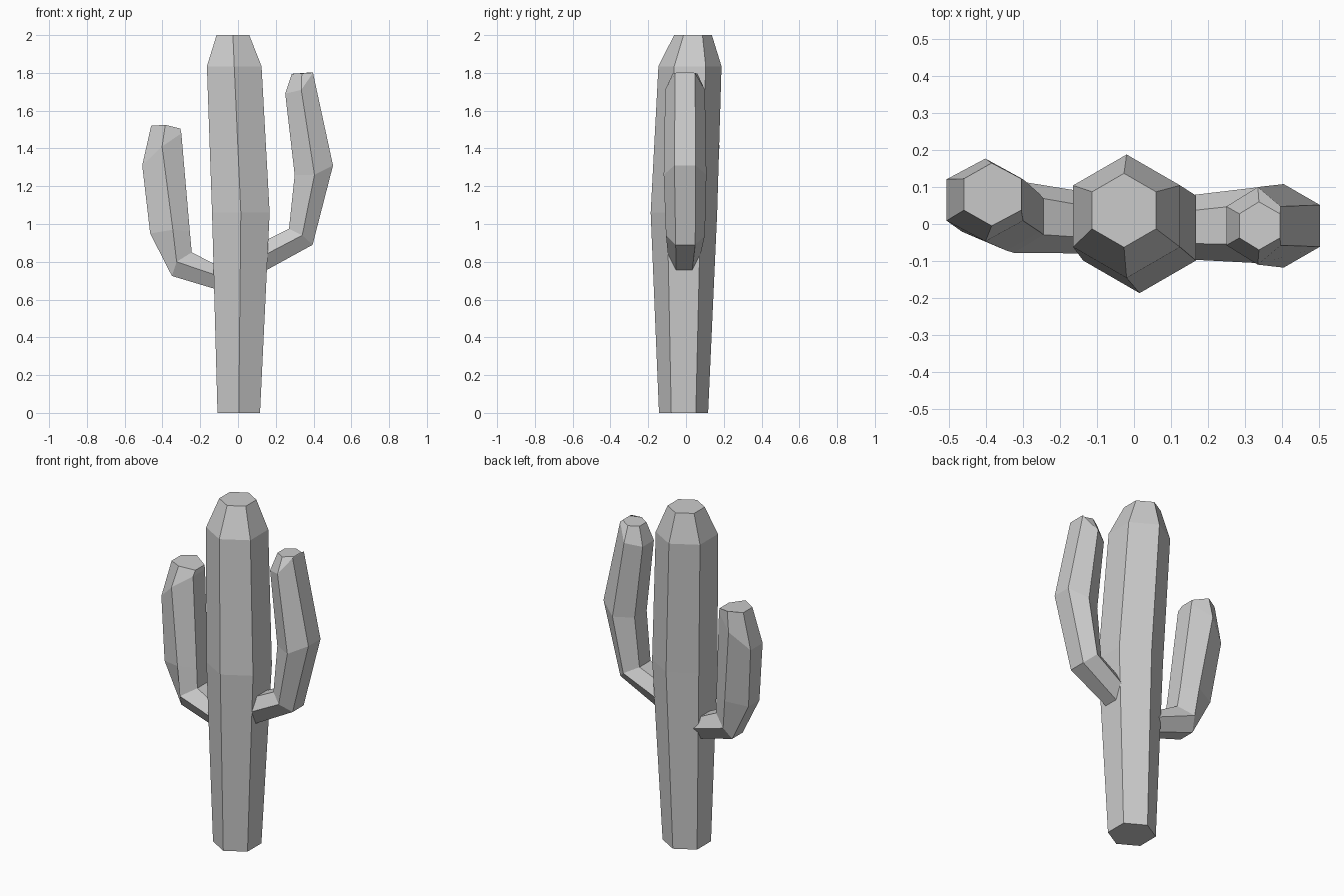
import bpy, math

if "Cube" in bpy.data.objects:
    bpy.data.objects.remove(bpy.data.objects["Cube"])


def loft(name, rings):
    """Skin a stack of six-point rings and cap both ends."""
    verts = [p for ring in rings for p in ring]
    faces = [tuple(reversed(range(6)))]
    for r in range(len(rings) - 1):
        for i in range(6):
            j = (i + 1) % 6
            faces.append((r * 6 + i, r * 6 + j, r * 6 + 6 + j, r * 6 + 6 + i))
    faces.append(tuple(range(len(verts) - 6, len(verts))))
    mesh = bpy.data.meshes.new(name)
    mesh.from_pydata(verts, [], faces)
    mesh.update()
    obj = bpy.data.objects.new(name, mesh)
    bpy.context.collection.objects.link(obj)
    # Make the face directions consistent
    bpy.context.view_layer.objects.active = obj
    bpy.ops.object.mode_set(mode='EDIT')
    bpy.ops.mesh.select_all(action='SELECT')
    bpy.ops.mesh.normals_make_consistent(inside=False)
    bpy.ops.object.mode_set(mode='OBJECT')
    return obj


def hexagon(cx, cy, z, radius):
    angles = [math.radians(30 + 60 * i) for i in range(6)]
    return [(cx + radius * math.cos(a), cy + radius * math.sin(a), z) for a in angles]


def arm_ring(outer, mid, inner, cy, half):
    """Hexagon across the arm: two outer, two side and two inner corners."""
    (ox, oz), (mx, mz), (ix, iz) = outer, mid, inner
    h = half * 0.5
    return [(ox, cy - h, oz), (mx, cy - half, mz), (ix, cy - h, iz),
            (ix, cy + h, iz), (mx, cy + half, mz), (ox, cy + h, oz)]


# Six-sided trunk, slightly wandering, with a tapered crown
loft("trunk", [hexagon(*s) for s in (
    (0.004, -0.013, 0.0, 0.13),
    (0.015, -0.011, 1.06, 0.176),
    (-0.02, 0.021, 1.835, 0.167),
    (-0.027, 0.037, 2.0, 0.1))])

# Taller arm on the right
loft("right_arm", [arm_ring(*s) for s in (
    ((0.14, 0.75), (0.13, 0.83), (0.12, 0.90), -0.01, 0.085),
    ((0.395, 0.89), (0.34, 0.94), (0.27, 0.975), -0.003, 0.103),
    ((0.503, 1.31), (0.405, 1.26), (0.30, 1.26), -0.005, 0.113),
    ((0.397, 1.80), (0.335, 1.71), (0.25, 1.69), -0.005, 0.105),
    ((0.395, 1.803), (0.338, 1.797), (0.285, 1.795), -0.005, 0.065))])

# Shorter arm on the left, leaning towards the back
loft("left_arm", [arm_ring(*s) for s in (
    ((-0.10, 0.65), (-0.09, 0.72), (-0.08, 0.765), 0.0, 0.08),
    ((-0.35, 0.725), (-0.325, 0.80), (-0.245, 0.85), 0.02, 0.098),
    ((-0.465, 0.95), (-0.345, 0.97), (-0.255, 0.96), 0.03, 0.102),
    ((-0.507, 1.31), (-0.402, 1.41), (-0.30, 1.48), 0.065, 0.112),
    ((-0.46, 1.52), (-0.385, 1.525), (-0.305, 1.505), 0.08, 0.085))])
